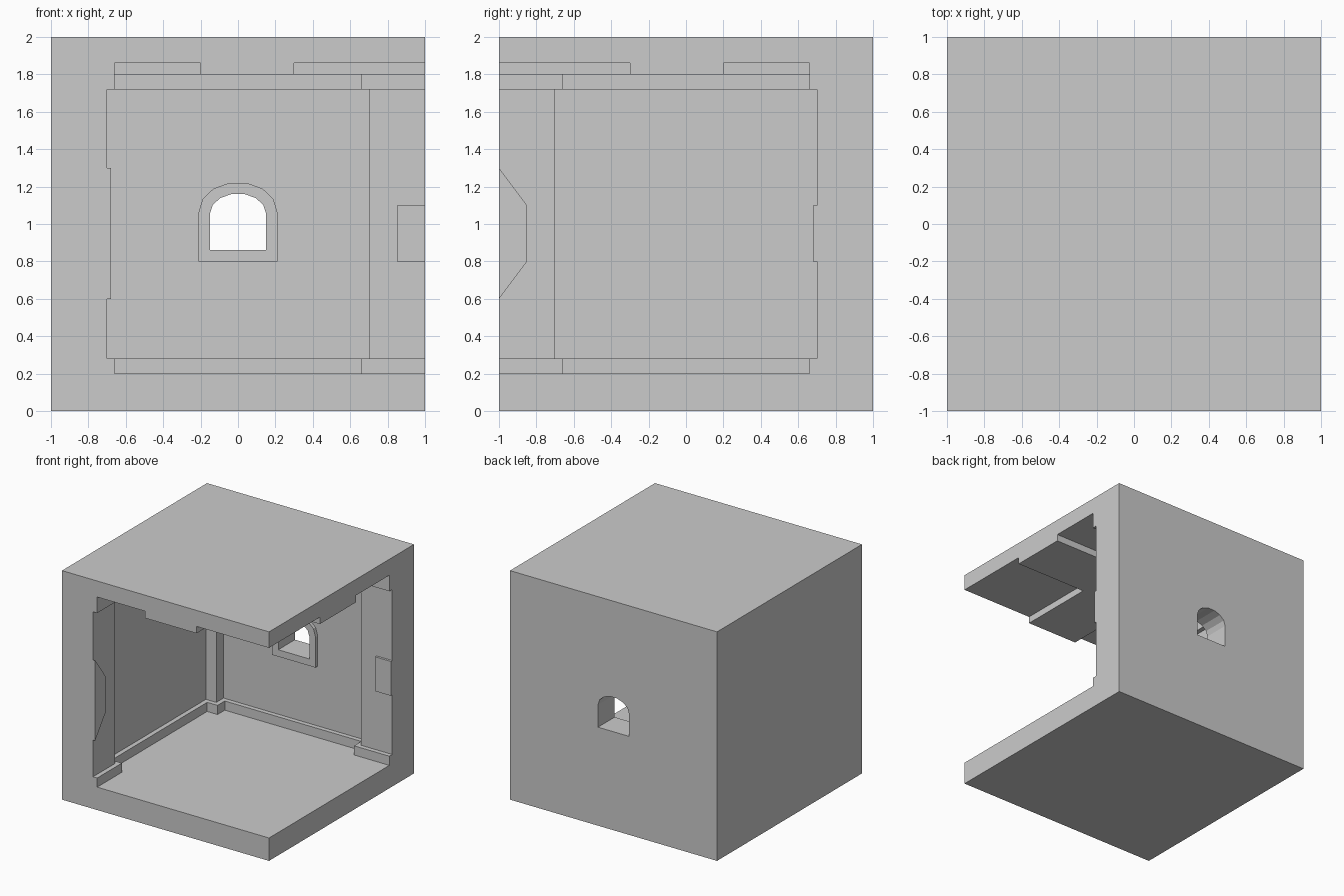
import bpy, bmesh, math
from mathutils import Vector

if "Cube" in bpy.data.objects:
    bpy.data.objects.remove(bpy.data.objects["Cube"], do_unlink=True)

stone = bpy.data.materials.new("light grey stone")
stone.use_nodes = True
COLOUR = (0.6, 0.6, 0.6, 1)
stone.diffuse_color = COLOUR
stone.node_tree.nodes["Principled BSDF"].inputs["Base Color"].default_value = COLOUR


def prism(name, outline, offset):
    """Extrude a flat outline of 3D points by an offset vector."""
    bm = bmesh.new()
    face = bm.faces.new([bm.verts.new(p) for p in outline])
    grown = bmesh.ops.extrude_face_region(bm, geom=[face])["geom"]
    bmesh.ops.translate(bm, vec=Vector(offset),
                        verts=[v for v in grown if isinstance(v, bmesh.types.BMVert)])
    bmesh.ops.recalc_face_normals(bm, faces=bm.faces)
    mesh = bpy.data.meshes.new(name)
    bm.to_mesh(mesh)
    bm.free()
    mesh.materials.append(stone)
    obj = bpy.data.objects.new(name, mesh)
    bpy.context.collection.objects.link(obj)
    return obj


def box(name, x, y, z):
    base = [(x[0], y[0], z[0]), (x[1], y[0], z[0]), (x[1], y[1], z[0]), (x[0], y[1], z[0])]
    return prism(name, base, (0, 0, z[1] - z[0]))


def arch(name, half_width, bottom, spring, rise, y0, y1):
    """Window-shaped prism with a faceted round head."""
    points = [(-half_width, y0, bottom), (half_width, y0, bottom)]
    for i in range(8):
        a = math.pi * i / 7
        points.append((half_width * math.cos(a), y0, spring + rise * math.sin(a)))
    return prism(name, points, (0, y1 - y0, 0))


def cut(target, cutter):
    cutter.hide_render = True
    mod = target.modifiers.new("cut", 'BOOLEAN')
    mod.operation = 'DIFFERENCE'
    mod.solver = 'EXACT'
    mod.object = cutter
    bpy.context.view_layer.objects.active = target
    bpy.ops.object.modifier_apply(modifier=mod.name)


WALL, SKIRT, PILLAR, PLINTH = 0.8, 0.76, 0.7, 0.66
FLOOR, CEILING = 0.2, 1.86
LOW, HIGH = (FLOOR, 0.28), (1.72, CEILING)

# Room shell, open at the front and one side
shell = box("room_shell", (-1, 1), (-1, 1), (0, 2))
hollow = box("hollow_cutter", (-WALL, 1.5), (-1.5, WALL), (FLOOR, CEILING))
opening = arch("window_cutter", 0.15, 0.86, 1.056, 0.107, 0.5, 1.5)
cut(shell, hollow)
cut(shell, opening)

# Raised window surround
surround = arch("window_surround", 0.21, 0.8, 1.065, 0.159, 0.77, WALL)
cut(surround, opening)
for helper in (hollow, opening):
    bpy.data.objects.remove(helper, do_unlink=True)

# Pillars with wider plinths and caps
def pillar_part(name, reach, z):
    box("front_left_" + name, (-WALL, -reach), (-1, -reach), z)
    box("corner_" + name + "_side", (-WALL, -reach), (reach, WALL), z)
    box("back_right_" + name, (reach, 1), (reach, WALL), z)

pillar_part("pillar", PILLAR, (LOW[1], HIGH[0]))
pillar_part("plinth", PLINTH, LOW)
pillar_part("cap", PLINTH, HIGH)

# Skirting and cornice between the pillars
for name, z in (("skirting", LOW), ("cornice", HIGH)):
    box("side_" + name, (-WALL, -SKIRT), (-PLINTH, PLINTH), z)
    box("back_" + name, (-PLINTH, PLINTH), (SKIRT, WALL), z)

# Crossing ceiling beams
beam_z = (1.8, CEILING)
box("long_beam", (-0.2, 0.3), (-1, SKIRT), beam_z)
box("cross_beam_inner", (-SKIRT, -0.2), (-0.3, 0.2), beam_z)
box("cross_beam_outer", (0.3, 1), (-0.3, 0.2), beam_z)

# Plates on the two open pillar ends
prism("tapered_plate", [(-PILLAR, -1, 0.6), (-PILLAR, -1, 1.3),
                        (-PILLAR, -0.85, 1.1), (-PILLAR, -0.85, 0.8)], (0.02, 0, 0))
box("square_plate", (0.85, 1), (0.68, PILLAR), (0.8, 1.1))
